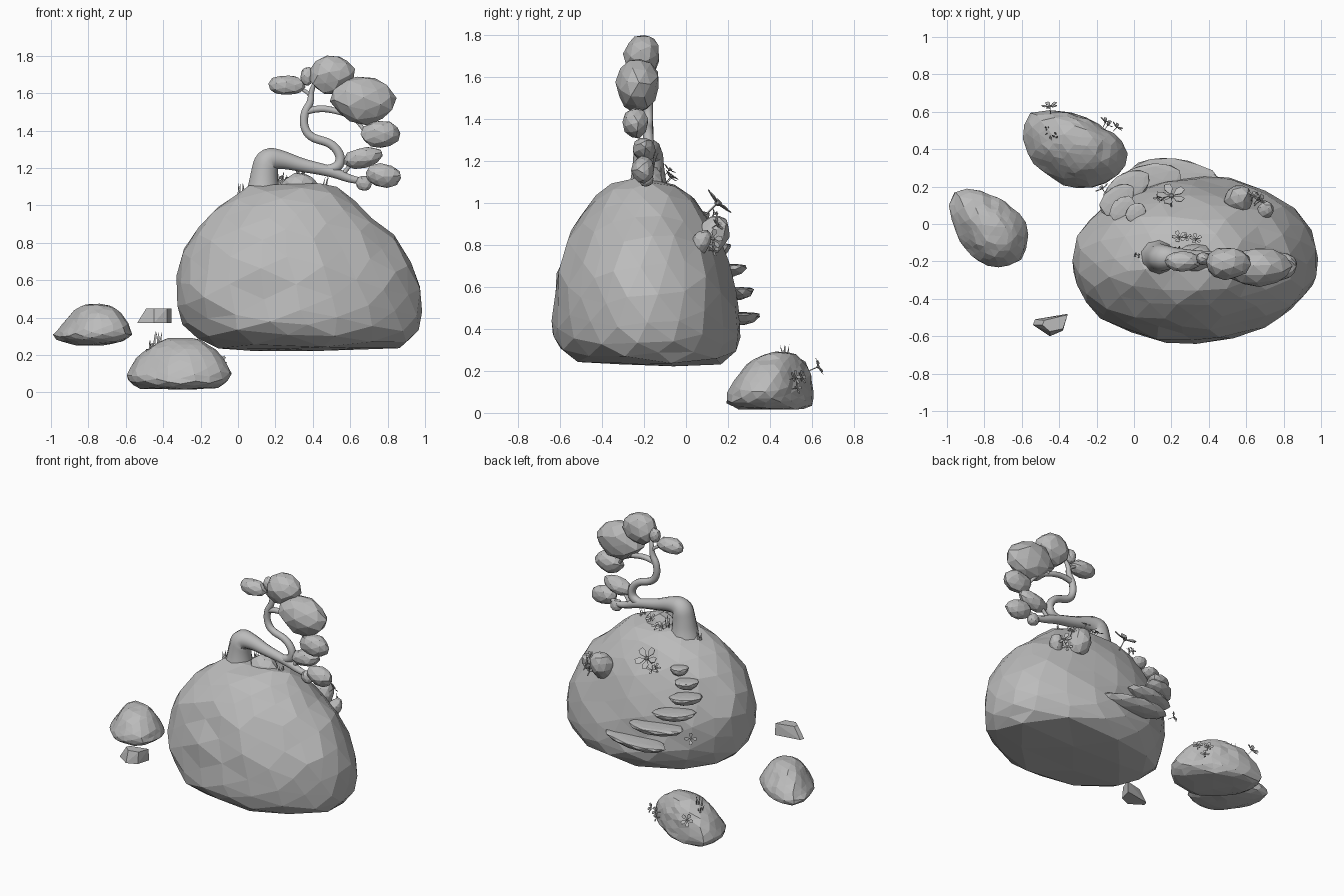
import bpy, bmesh, math, random
from mathutils import Vector, Matrix, Euler

if "Cube" in bpy.data.objects:
    bpy.data.objects.remove(bpy.data.objects["Cube"])

random.seed(4)
stone = bpy.data.materials.new("plain_grey")
stone.diffuse_color = (0.5, 0.5, 0.5, 1)
stone.use_nodes = True
stone.node_tree.nodes["Principled BSDF"].inputs["Base Color"].default_value = stone.diffuse_color


def finish(name, bm):
    bmesh.ops.recalc_face_normals(bm, faces=bm.faces)
    me = bpy.data.meshes.new(name)
    bm.to_mesh(me)
    bm.free()
    me.materials.append(stone)
    ob = bpy.data.objects.new(name, me)
    bpy.context.collection.objects.link(ob)
    return ob


def lerp(a, b, t):
    return a + (b - a) * t


def rock(name, levels, radii=(1,), sub=3, jitter=0.012):
    """Ball fitted to (z, x0, x1, y0, y1) levels, with an outline radius per angle."""
    bm = bmesh.new()
    bmesh.ops.create_icosphere(bm, subdivisions=sub, radius=1)
    spin = Euler((0.4, 0.3, 0.7)).to_matrix()
    n = len(levels) - 1
    for v in bm.verts:
        d = spin @ v.co.normalized()
        t = math.acos(max(-1, min(1, d.z))) / math.pi * n
        i = min(int(t), n - 1)
        z, x0, x1, y0, y1 = [lerp(a, b, t - i) for a, b in zip(levels[i], levels[i + 1])]
        a = math.atan2(d.y, d.x)
        k = (a % math.tau) / math.tau * len(radii)
        j = int(k) % len(radii)
        r = lerp(radii[j], radii[(j + 1) % len(radii)], k - int(k))
        v.co = ((x0 + x1) / 2 + (x1 - x0) / 2 * r * math.cos(a),
                (y0 + y1) / 2 + (y1 - y0) / 2 * r * math.sin(a), z)
        v.co += Vector([random.uniform(-jitter, jitter) for _ in range(3)])
        v.co.z = max(v.co.z, 0.003)
    return finish(name, bm)


def blob(name, centre, size, rot=(0, 0, 0), sub=2, top=1.0, bottom=1.0, jitter=0.07):
    """Faceted ellipsoid with half sizes; top and bottom squash its halves."""
    bm = bmesh.new()
    bmesh.ops.create_icosphere(bm, subdivisions=sub, radius=1)
    spin = Euler([random.uniform(0, 3) for _ in range(3)]).to_matrix()
    turn = Euler([math.radians(a) for a in rot]).to_matrix()
    for v in bm.verts:
        c = spin @ v.co * random.uniform(1 - jitter, 1 + jitter)
        c.z *= top if c.z > 0 else bottom
        v.co = Vector(centre) + turn @ Vector([a * b for a, b in zip(c, size)])
    return finish(name, bm)


def branch(name, pts):
    """Smooth tapering limb through (x, y, z, radius) points."""
    cu = bpy.data.curves.new(name, 'CURVE')
    cu.dimensions = '3D'
    cu.bevel_depth, cu.bevel_resolution, cu.use_fill_caps = 1, 3, True
    sp = cu.splines.new('NURBS')
    sp.points.add(len(pts) - 1)
    for p, q in zip(sp.points, pts):
        p.co, p.radius = (*q[:3], 1), q[3]
    sp.order_u, sp.use_endpoint_u, sp.resolution_u = 3, True, 5
    cu.materials.append(stone)
    ob = bpy.data.objects.new(name, cu)
    bpy.context.collection.objects.link(ob)
    bpy.ops.object.select_all(action='DESELECT')
    ob.select_set(True)
    bpy.context.view_layer.objects.active = ob
    bpy.ops.object.convert(target='MESH')
    bpy.ops.object.shade_smooth_by_angle(angle=math.radians(50))


def flower(name, pos, normal, r, petals=5):
    """Thin cupped petals around a bud on a short stem."""
    bm = bmesh.new()
    m = Matrix.Translation(pos) @ Vector(normal).to_track_quat('Z', 'Y').to_matrix().to_4x4()
    bmesh.ops.create_icosphere(bm, subdivisions=1, radius=r * 0.2)
    bmesh.ops.create_cone(bm, segments=4, radius1=r * .05, radius2=r * .05, depth=r, cap_ends=True,
                          matrix=Matrix.Translation((0, 0, -r * .5)))
    for i in range(petals):
        turn = Matrix.Rotation(math.tau * i / petals, 3, 'Z')
        shape = [(.12, 0, 0), (.6, -.28, .1), (.95, -.2, .2), (.95, .2, .2), (.6, .28, .1)]
        rings = [[bm.verts.new(turn @ (Vector(p) + Vector((0, 0, h))) * r) for p in shape]
                 for h in (0, -.05)]
        bm.faces.new(rings[0])
        bm.faces.new(rings[1][::-1])
        for k in range(5):
            bm.faces.new([rings[0][k - 1], rings[1][k - 1], rings[1][k], rings[0][k]])
    bm.transform(m)
    finish(name, bm)


def grass(name, pos, h, count=4):
    bm = bmesh.new()
    for i in range(count):
        lean = Euler((random.uniform(-.35, .35), random.uniform(-.35, .35), 0)).to_matrix().to_4x4()
        off = Vector((random.uniform(-.02, .02), random.uniform(-.02, .02), 0))
        bmesh.ops.create_cone(bm, segments=3, radius1=.007, radius2=0, depth=h, cap_ends=True,
                              matrix=Matrix.Translation(Vector(pos) + off) @ lean
                              @ Matrix.Translation((0, 0, h / 2)))
    finish(name, bm)


# floating boulders
rock("main_boulder", [
    (1.12, .27, .33, -.2, -.18), (1.10, .05, .52, -.36, -.06), (1.0, -.1, .66, -.47, .06),
    (.85, -.25, .82, -.56, .16), (.65, -.33, .95, -.625, .22), (.45, -.325, 1.0, -.645, .25),
    (.32, -.265, .965, -.635, .25), (.24, -.12, .88, -.52, .18), (.22, .33, .34, -.2, -.19)],
    (1, 1.02, 1, 1, 1, 1.02, 1, .97))
rock("low_boulder", [
    (.30, -.31, -.3, .44, .45), (.28, -.41, -.2, .36, .53), (.24, -.47, -.13, .3, .57),
    (.18, -.53, -.07, .25, .6), (.1, -.58, -.03, .2, .61), (.05, -.57, -.05, .19, .61),
    (.02, -.5, -.12, .25, .58), (.008, -.31, -.3, .4, .41)],
    (.97, .72, .86, 1.3, 1, .85, 1, 1.1), jitter=.005)
rock("side_boulder", [
    (.475, -.77, -.75, -.05, -.03), (.465, -.84, -.67, -.12, .05), (.43, -.89, -.63, -.18, .1),
    (.36, -.95, -.575, -.23, .17), (.31, -1, -.56, -.25, .2), (.275, -.97, -.6, -.22, .19),
    (.255, -.9, -.7, -.12, .1), (.25, -.79, -.77, -.04, -.03)],
    (.97, .75, .82, 1.25, .82, .72, .9, 1.1), jitter=.004)

# small angular chip
bm = bmesh.new()
for p in [(-.54, -.54, .37), (-.45, -.6, .37), (-.38, -.57, .37), (-.355, -.48, .37), (-.53, -.51, .37),
          (-.49, -.54, .45), (-.45, -.575, .45), (-.38, -.56, .45), (-.355, -.485, .45), (-.48, -.515, .45)]:
    bm.verts.new(p)
bmesh.ops.convex_hull(bm, input=bm.verts)
finish("stone_chip", bm)

# curving stair slabs on the back: x, y, z, half length, half depth, turn
for i, (x, y, z, l, d, a) in enumerate([
        (.22, .25, .47, .25, .1, -8), (.07, .23, .59, .19, .09, 12), (-.04, .19, .70, .14, .08, 32),
        (-.09, .13, .80, .11, .07, 42), (-.06, .08, .88, .08, .06, 45), (.01, .06, .95, .06, .05, 42)]):
    blob(f"stair_slab_{i + 1}", (x, y, z), (l, d, .055), (0, 0, a), top=.2, jitter=.03)

# loose stones resting on the main boulder
blob("top_stone", (.33, -.18, 1.08), (.105, .08, .1))
blob("back_stone", (.56, .13, .85), (.08, .075, .1), (-25, 0, 0))
blob("back_small_stone", (.7, .07, .81), (.045, .045, .07), (-25, 20, 0))

# bent tree
Y = -.18
branch("trunk", [(.13, Y, 1.0, .12), (.135, Y, 1.08, .09), (.14, Y, 1.17, .075), (.155, Y, 1.25, .07),
                 (.24, Y, 1.245, .05), (.34, Y, 1.215, .038), (.44, Y, 1.195, .033), (.52, Y, 1.175, .03),
                 (.6, Y, 1.14, .022), (.67, Y, 1.13, .017), (.72, Y - .01, 1.16, .012)])
branch("main_branch", [(.45, Y, 1.19, .025), (.53, Y, 1.19, .03), (.555, Y, 1.26, .026),
                       (.5, Y, 1.335, .024), (.39, Y, 1.36, .024), (.35, Y, 1.42, .023),
                       (.355, Y, 1.5, .023), (.39, Y, 1.55, .02), (.39, Y, 1.62, .014),
                       (.42, Y - .02, 1.67, .01)])
branch("right_branch", [(.36, Y, 1.5, .018), (.43, Y, 1.525, .02), (.55, Y - .01, 1.5, .016),
                        (.64, Y - .03, 1.46, .012), (.68, Y - .05, 1.39, .009)])
branch("right_twig", [(.55, Y, 1.5, .012), (.6, Y - .02, 1.51, .01), (.63, Y - .03, 1.55, .008)])
branch("left_twig", [(.39, Y, 1.58, .012), (.37, Y, 1.62, .01), (.28, Y, 1.64, .007)])
branch("low_twig", [(.56, Y, 1.16, .014), (.58, Y, 1.2, .012), (.64, Y - .01, 1.25, .008)])

# foliage clumps: centre, half sizes, tilt
for i, (c, s, tilt) in enumerate([
        ((.665, -.23, 1.565), (.175, .105, .13), 8), ((.5, -.21, 1.7), (.122, .088, .105), -8),
        ((.26, -.2, 1.642), (.1, .055, .054), 3), ((.37, -.185, 1.69), (.037, .035, .05), 0),
        ((.763, -.24, 1.383), (.105, .062, .074), 0), ((.667, -.2, 1.255), (.108, .055, .055), -12),
        ((.778, -.205, 1.16), (.1, .055, .064), 8), ((.672, -.19, 1.118), (.045, .035, .042), 25)]):
    blob(f"foliage_{i + 1}", c, s, (0, tilt, 0))

# flowers: position, facing, radius, petals
for i, (p, n, r, k) in enumerate([
        ((.2, .15, 1.0), (0, .7, .7), .08, 5), ((.13, .14, .95), (-.2, .8, .6), .03, 4),
        ((.16, .15, .93), (0, .8, .6), .03, 4), ((-.17, .19, .55), (-.5, .8, .2), .04, 4),
        ((.24, -.07, 1.13), (0, .6, .8), .04, 5), ((.33, -.08, 1.16), (.1, .6, .8), .035, 5),
        ((.28, -.07, 1.12), (-.2, .6, .8), .03, 4), ((.68, .13, .83), (.7, .6, .3), .05, 5),
        ((.64, .15, .9), (.4, .7, .5), .035, 5), ((.66, .13, .78), (.6, .7, .2), .035, 4),
        ((-.45, .63, .22), (-.1, .9, .4), .045, 5), ((-.15, .55, .17), (.4, .8, .3), .035, 5),
        ((-.09, .52, .17), (.6, .7, .3), .035, 5), ((-.14, .53, .12), (.5, .8, .2), .03, 4)]):
    flower(f"flower_{i + 1}", p, n, r, k)

# grass tufts: position, height
for i, (p, h) in enumerate([((.02, -.18, 1.06), .06), ((.24, -.14, 1.1), .08), ((.45, -.18, 1.08), .08),
                            ((-.43, .47, .26), .07), ((-.47, .5, .22), .06), ((.14, .14, .92), .05)]):
    grass(f"grass_tuft_{i + 1}", p, h)
